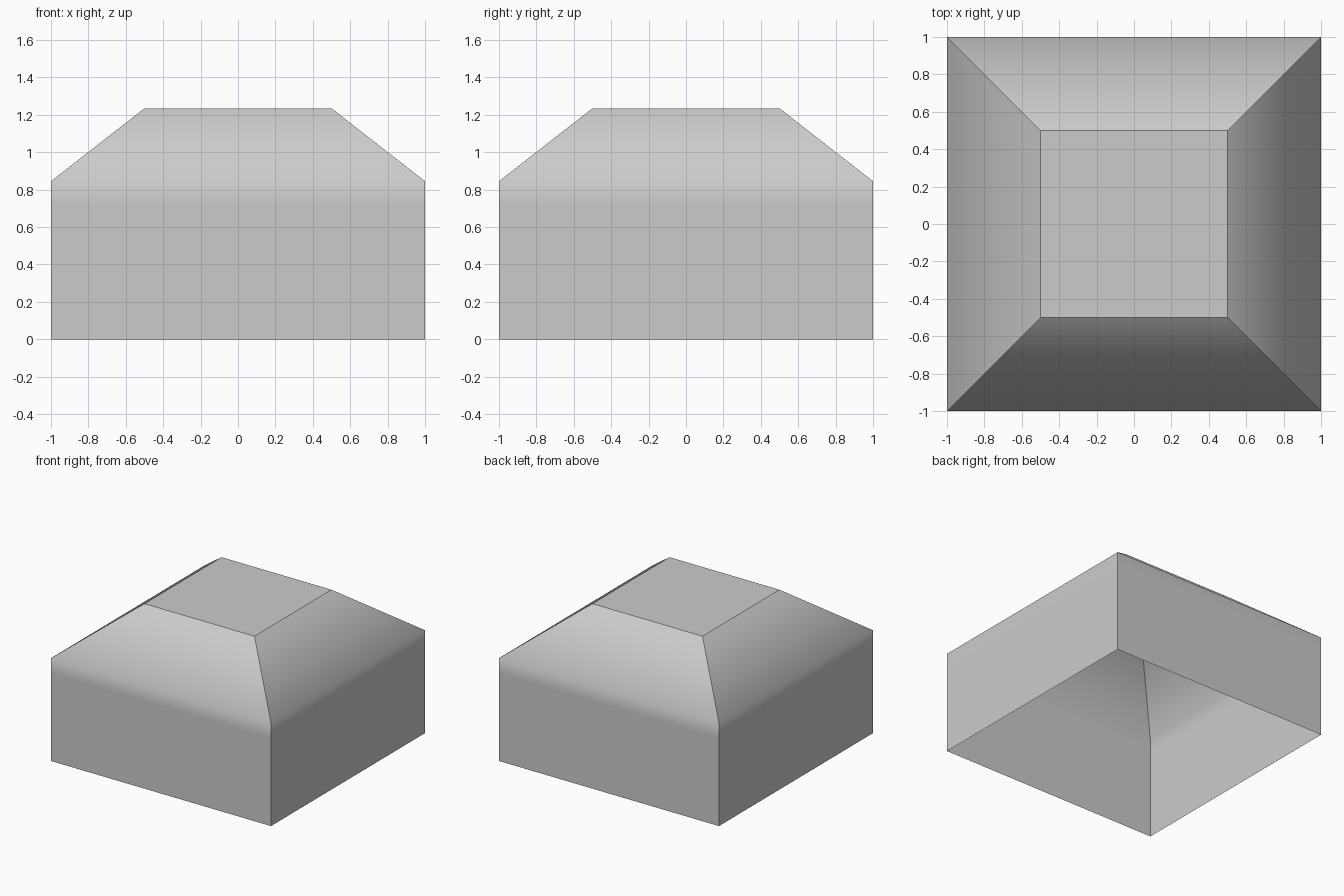
import bpy, bmesh

if "Cube" in bpy.data.objects:
    bpy.data.objects.remove(bpy.data.objects["Cube"])

# Square rings from the open bottom up to the flat cap: (half width, height)
profile = [(1.0, 0.0), (1.0, 0.72), (1.0, 0.845), (0.5, 1.235)]
corners = [(-1, -1), (1, -1), (1, 1), (-1, 1)]

bm = bmesh.new()
rings = [[bm.verts.new((x * w, y * w, z)) for x, y in corners] for w, z in profile]

# Walls and sloped sides
for low, high in zip(rings, rings[1:]):
    for i in range(4):
        j = (i + 1) % 4
        bm.faces.new((low[i], low[j], high[j], high[i]))

# Flat top, bottom stays open
bm.faces.new(rings[-1])

for face in bm.faces:
    face.smooth = True

# Corner edges and the rim of the top are sharp; wall to slope stays smooth
for edge in bm.edges:
    a, b = (v.co for v in edge.verts)
    horizontal = abs(a.z - b.z) < 1e-5
    edge.smooth = horizontal and a.z < 1.0

mesh = bpy.data.meshes.new("tapered_cap")
bm.to_mesh(mesh)
bm.free()
cap = bpy.data.objects.new("tapered_cap", mesh)
bpy.context.collection.objects.link(cap)
